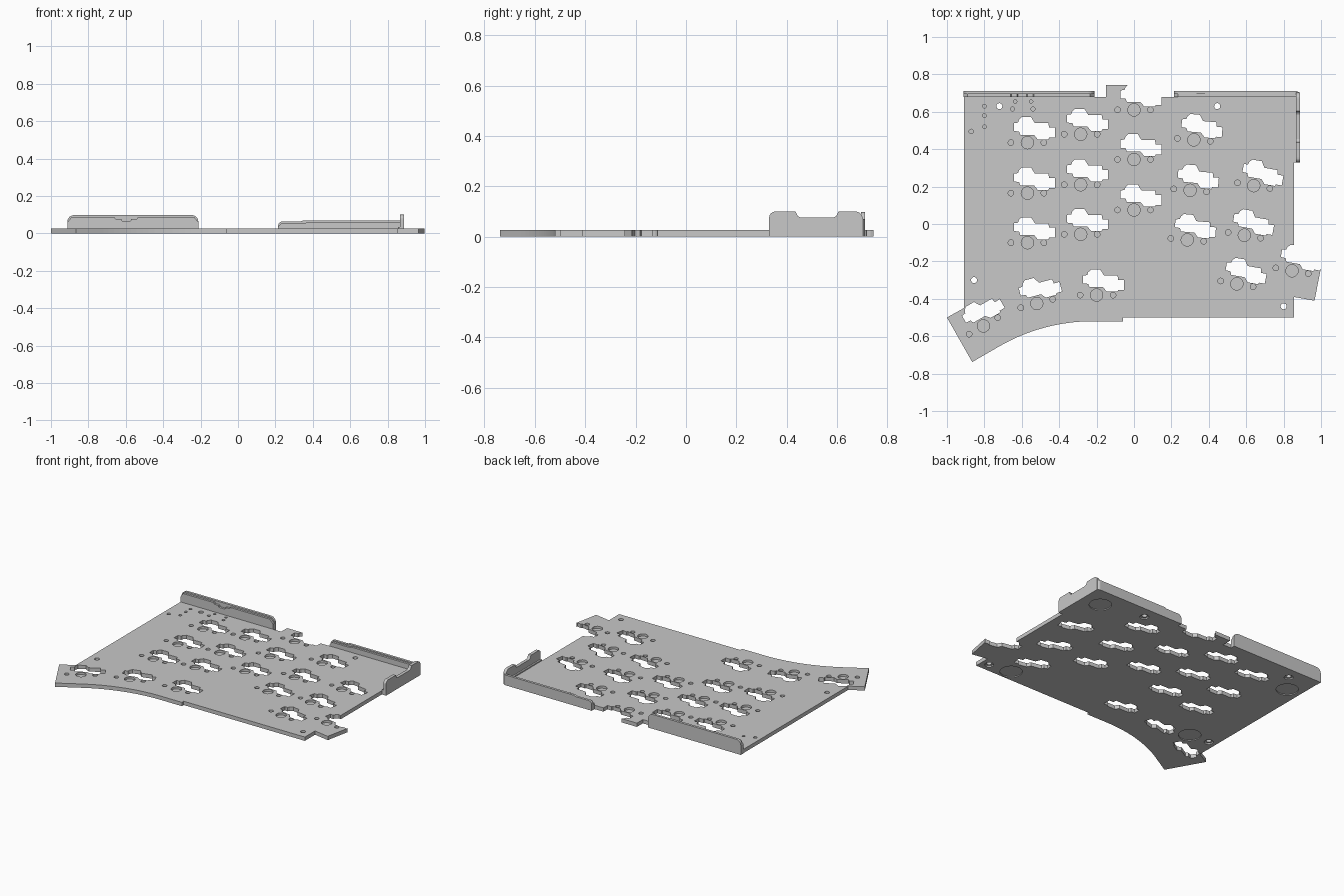
import bpy, bmesh, math
from mathutils import Matrix, Vector

if "Cube" in bpy.data.objects:
    bpy.data.objects.remove(bpy.data.objects["Cube"], do_unlink=True)

T = 0.026  # plate thickness

grey = bpy.data.materials.new("plain_grey")
grey.use_nodes = True
colour = (0.58, 0.58, 0.58, 1)
grey.diffuse_color = colour
grey.node_tree.nodes["Principled BSDF"].inputs["Base Color"].default_value = colour


def prism(bm, outline, lo, hi, axis="z"):
    """Closed prism from a 2D outline between lo and hi, faces pointing outward."""
    place = {"z": lambda a, b, c: (a, b, c),
             "y": lambda a, b, c: (a, c, b),
             "x": lambda a, b, c: (c, a, b)}[axis]
    n = len(outline)
    area = sum(outline[i - 1][0] * outline[i][1] - outline[i][0] * outline[i - 1][1] for i in range(n))
    if (area < 0) != (axis == "y"):
        outline = outline[::-1]
    low = [bm.verts.new(place(a, b, lo)) for a, b in outline]
    high = [bm.verts.new(place(a, b, hi)) for a, b in outline]
    bm.faces.new(low[::-1])
    bm.faces.new(high)
    for i in range(n):
        bm.faces.new((low[i - 1], low[i], high[i], high[i - 1]))


def circle(x, y, r, n=24):
    return [(x + r * math.cos(math.tau * i / n), y + r * math.sin(math.tau * i / n)) for i in range(n)]


def arc(x, y, r, start, end, n=6):
    angles = [math.radians(start + (end - start) * i / n) for i in range(n + 1)]
    return [(x + r * math.cos(a), y + r * math.sin(a)) for a in angles]


def make(name, bm):
    mesh = bpy.data.meshes.new(name)
    bm.to_mesh(mesh)
    bm.free()
    mesh.materials.append(grey)
    obj = bpy.data.objects.new(name, mesh)
    bpy.context.collection.objects.link(obj)
    return obj


def part(name, outline, lo, hi, axis="z"):
    bm = bmesh.new()
    prism(bm, outline, lo, hi, axis)
    return make(name, bm)


def cut(obj, outlines, lo, hi):
    """Subtract separate prisms from the object and bake the result."""
    bm = bmesh.new()
    for outline in outlines:
        prism(bm, outline, lo, hi)
    cutter = make("cutter", bm)
    cutter.hide_render = True
    mod = obj.modifiers.new("cut", "BOOLEAN")
    mod.operation, mod.solver, mod.object = "DIFFERENCE", "EXACT", cutter
    mod.use_self = True
    graph = bpy.context.evaluated_depsgraph_get()
    baked = bpy.data.meshes.new_from_object(obj.evaluated_get(graph))
    obj.modifiers.clear()
    obj.data = baked
    bpy.data.objects.remove(cutter, do_unlink=True)


# Plate with a back tab, a side tab and a curved thumb wing
outline = [(-0.91, 0.68), (-0.15, 0.68), (-0.15, 0.744), (-0.03, 0.744), (-0.03, 0.68),
           (0.855, 0.68), (0.855, -0.15), (0.998, -0.243), (0.965, -0.41), (0.855, -0.39),
           (0.855, -0.5), (-0.06, -0.5), (-0.06, -0.52)]
outline += arc(-0.22, -1.52, 1.0, 90, 120, 16)
outline += [(-0.865, -0.738), (-1.0, -0.5), (-0.91, -0.45)]
plate = part("base_plate", outline, 0, T)

# Key positions as x, y, turn in degrees
keys = [(-0.57, y, 0) for y in (0.435, 0.165, -0.10)]
keys += [(-0.285, y, 0) for y in (0.48, 0.21, -0.055)]
keys += [(0, y, 0) for y in (0.61, 0.345, 0.075)]
keys += [(0.32, 0.45, -5), (0.30, 0.18, -5), (0.285, -0.085, -5)]
keys += [(0.64, 0.205, -10), (0.59, -0.06, -10), (0.55, -0.32, -10), (0.845, -0.25, -10)]
keys += [(-0.20, -0.38, 0), (-0.52, -0.425, 15), (-0.805, -0.545, 30)]

slot = [(-0.03, 0.136), (0.02, 0.136), (0.04, 0.104), (0.112, 0.104), (0.116, 0.08),
        (0.147, 0.08), (0.147, 0.027), (0.116, 0.027), (0.112, 0.018), (0.055, 0.018),
        (0.035, 0.042), (-0.038, 0.042), (-0.045, 0.06), (-0.072, 0.062),
        (-0.072, 0.104), (-0.05, 0.107), (-0.045, 0.122)]

# Key slots and blind pockets for the switch posts
slots, pockets = [], []
for x, y, turn in keys:
    rot = Matrix.Rotation(math.radians(turn), 2)
    centre = Vector((x, y))
    slots.append([(centre + rot @ Vector(p))[:] for p in slot])
    for dx, r in ((0, 0.033), (-0.088, 0.015), (0.088, 0.015)):
        cx, cy = centre + rot @ Vector((dx, 0))
        pockets.append(circle(cx, cy, r))

# Small pockets in the back corner
for x, y, r in ((-0.87, 0.495, 0.012), (-0.80, 0.63, 0.01), (-0.80, 0.58, 0.01),
                (-0.80, 0.52, 0.01), (-0.65, 0.615, 0.011), (-0.54, 0.615, 0.011),
                (-0.635, 0.655, 0.009), (-0.55, 0.655, 0.009)):
    pockets.append(circle(x, y, r, 16))

# Screw holes, with head recesses and round foot recesses underneath
screws = [(-0.72, 0.63), (0.445, 0.63), (-0.855, -0.30), (0.80, -0.44)]
feet = [(0.75, 0.57), (0.64, -0.42), (-0.81, 0.51), (-0.71, -0.31)]
cut(plate, slots + [circle(x, y, 0.016) for x, y in screws], -0.05, 0.08)
cut(plate, pockets, 0.011, 0.08)
cut(plate, [circle(x, y, 0.028) for x, y in screws], -0.05, 0.009)
cut(plate, [circle(x, y, 0.07, 32) for x, y in feet], -0.05, 0.006)

# Tall back wall with a notched inner ledge
part("tall_back_wall", [(-0.912, 0), (-0.212, 0)] + arc(-0.247, 0.063, 0.035, 0, 90)
     + arc(-0.877, 0.063, 0.035, 90, 180), 0.694, 0.711, "y")
part("tall_wall_ledge", [(-0.912, 0), (-0.212, 0), (-0.212, 0.06), (-0.235, 0.088),
     (-0.535, 0.088), (-0.54, 0.078), (-0.57, 0.078), (-0.575, 0.066), (-0.62, 0.066),
     (-0.625, 0.078), (-0.655, 0.078), (-0.66, 0.088), (-0.89, 0.088), (-0.912, 0.06)],
     0.68, 0.694, "y")

# Low back wall with its inner ledge
part("low_back_wall", [(0.866, 0), (0.866, 0.07), (0.35, 0.07), (0.335, 0.064)]
     + arc(0.239, 0.039, 0.025, 90, 180) + [(0.214, 0)], 0.694, 0.711, "y")
part("low_wall_ledge", [(0.866, 0), (0.866, 0.062), (0.38, 0.062), (0.36, 0.056),
     (0.235, 0.056), (0.214, 0.035), (0.214, 0)], 0.68, 0.694, "y")

# Rounded corner joining the back and side walls
part("wall_corner", [(0.866, 0.69), (0.887, 0.69)] + arc(0.866, 0.69, 0.021, 0, 90)[1:], 0, 0.07)

# Side wall with a dip in its top edge
part("side_wall", [(0.33, 0), (0.702, 0)] + arc(0.672, 0.07, 0.03, 0, 90)
     + [(0.605, 0.1), (0.596, 0.082), (0.585, 0.076), (0.455, 0.076), (0.444, 0.082), (0.435, 0.1)]
     + arc(0.355, 0.075, 0.025, 90, 180), 0.866, 0.887, "x")
part("side_wall_ledge", [(0.33, 0), (0.68, 0), (0.68, 0.034), (0.33, 0.034)], 0.855, 0.866, "x")
